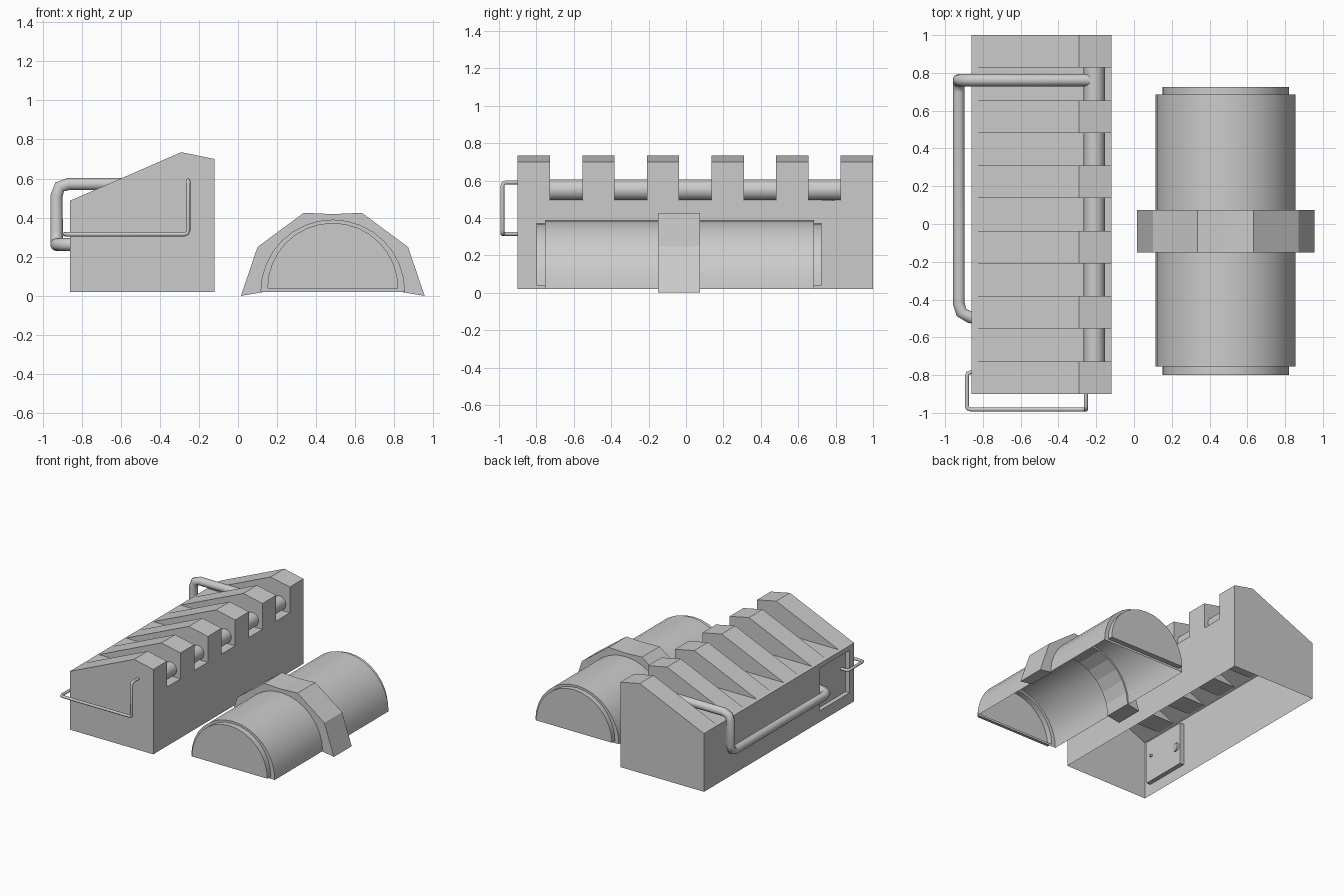
import bpy, bmesh, math
from mathutils import Vector

if "Cube" in bpy.data.objects:
    bpy.data.objects.remove(bpy.data.objects["Cube"])


def finish(name, bm, smooth=None):
    bmesh.ops.remove_doubles(bm, verts=bm.verts, dist=0.0005)
    bmesh.ops.recalc_face_normals(bm, faces=bm.faces)
    me = bpy.data.meshes.new(name)
    bm.to_mesh(me)
    bm.free()
    ob = bpy.data.objects.new(name, me)
    bpy.context.collection.objects.link(ob)
    if smooth:
        bpy.ops.object.select_all(action='DESELECT')
        ob.select_set(True)
        bpy.context.view_layer.objects.active = ob
        bpy.ops.object.shade_smooth_by_angle(angle=math.radians(smooth))
    return ob


def face(bm, pts):
    bm.faces.new([bm.verts.new(p) for p in pts])


def sweep(bm, path, y0, y1):
    """Skin an open xz path between two y positions."""
    for (xa, za), (xb, zb) in zip(path, path[1:]):
        face(bm, [(xa, y0, za), (xb, y0, zb), (xb, y1, zb), (xa, y1, za)])


def cap(bm, profile, y):
    face(bm, [(x, y, z) for x, z in profile])


def pipe(name, pts, radius, bend):
    """Round tube along a path with rounded corners."""
    pts = [Vector(p) for p in pts]
    path = [pts[0]]
    for a, b, c in zip(pts, pts[1:], pts[2:]):
        p = b + (a - b).normalized() * bend
        q = b + (c - b).normalized() * bend
        path += [p, p * 0.25 + b * 0.5 + q * 0.25, q]
    path.append(pts[-1])
    cu = bpy.data.curves.new(name, 'CURVE')
    cu.dimensions = '3D'
    cu.bevel_depth = radius
    cu.bevel_resolution = 3
    cu.use_fill_caps = True
    sp = cu.splines.new('POLY')
    sp.points.add(len(path) - 1)
    for pt, co in zip(sp.points, path):
        pt.co = (*co, 1)
    bpy.context.collection.objects.link(bpy.data.objects.new(name, cu))


# Toothed housing: open-bottomed shell
L, R, Z0, FLOOR = -0.86, -0.12, 0.02, 0.493
Y0, Y1 = -0.90, 1.00
SLOPE_X = -0.845
roof = [(SLOPE_X, FLOOR), (-0.29, 0.735), (R, 0.70), (R, FLOOR)]
step = (Y1 - Y0) / 11
bm = bmesh.new()
for i in range(11):
    a, b = Y0 + i * step, Y0 + (i + 1) * step
    if i % 2 == 0:
        sweep(bm, roof, a, b)
        cap(bm, roof, a)
        cap(bm, roof, b)
    else:
        sweep(bm, [roof[0], roof[-1]], a, b)
sweep(bm, [(L, 0.487), roof[0]], Y0, Y1)
sweep(bm, [(R, FLOOR), (R, Z0)], Y0, Y1)
for y in (Y0, Y1):
    cap(bm, [(L, Z0), (L, 0.487), (SLOPE_X, FLOOR), (R, FLOOR), (R, Z0)], y)

# Left wall with a recessed panel
pa, pb, pz, pt, depth = -0.84, -0.46, 0.11, 0.45, L + 0.035
for ya, yb, za, zb in ((Y0, pa, Z0, 0.487), (pb, Y1, Z0, 0.487),
                       (pa, pb, Z0, pz), (pa, pb, pt, 0.487)):
    sweep(bm, [(L, za), (L, zb)], ya, yb)
recess = [(L, pz), (depth, pz), (depth, pt), (L, pt)]
sweep(bm, recess, pa, pb)
cap(bm, recess, pa)
cap(bm, recess, pb)
finish("toothed_housing", bm)

# Pipes and wire
pipe("inner_pipe", [(-0.21, -0.89, 0.55), (-0.21, 0.99, 0.55)], 0.057, 0.05)
pipe("side_pipe", [(-0.235, 0.762, 0.572), (-0.928, 0.762, 0.572),
                   (-0.928, 0.762, 0.262), (-0.928, -0.48, 0.262),
                   (-0.815, -0.505, 0.262)], 0.033, 0.06)
pipe("front_wire", [(-0.255, -0.88, 0.59), (-0.255, -0.982, 0.59),
                    (-0.255, -0.982, 0.315), (-0.885, -0.982, 0.315),
                    (-0.885, -0.785, 0.315), (-0.81, -0.785, 0.315)], 0.011, 0.02)

# Half-round tank: open-bottomed shell with stepped end discs
CX = 0.485


def arch(r, z, n=16):
    return [(CX - r * math.cos(math.pi * i / n), z + r * math.sin(math.pi * i / n))
            for i in range(n + 1)]


outer, inner = arch(0.37, 0.02), arch(0.335, 0.038)
bm = bmesh.new()
sweep(bm, outer, -0.755, 0.685)
for near, far in ((-0.755, -0.80), (0.685, 0.725)):
    sweep(bm, inner + inner[:1], near, far)
    cap(bm, inner, far)
    ring_o, ring_i = outer + outer[:1], inner + inner[:1]
    for k in range(len(outer)):
        face(bm, [(x, near, z) for x, z in
                  (ring_o[k], ring_o[k + 1], ring_i[k + 1], ring_i[k])])
finish("half_round_tank", bm, 30)

# Faceted strap with splayed feet
half = [(0.015, 0.0), (0.10, 0.25), (0.337, 0.425)]
strap = half + [(CX, 0.418)] + [(2 * CX - x, z) for x, z in reversed(half)]
strap += list(reversed(arch(0.36, 0.018, 12)))
bm = bmesh.new()
sweep(bm, strap + strap[:1], -0.15, 0.075)
cap(bm, strap, -0.15)
cap(bm, strap, 0.075)
finish("strap", bm)
